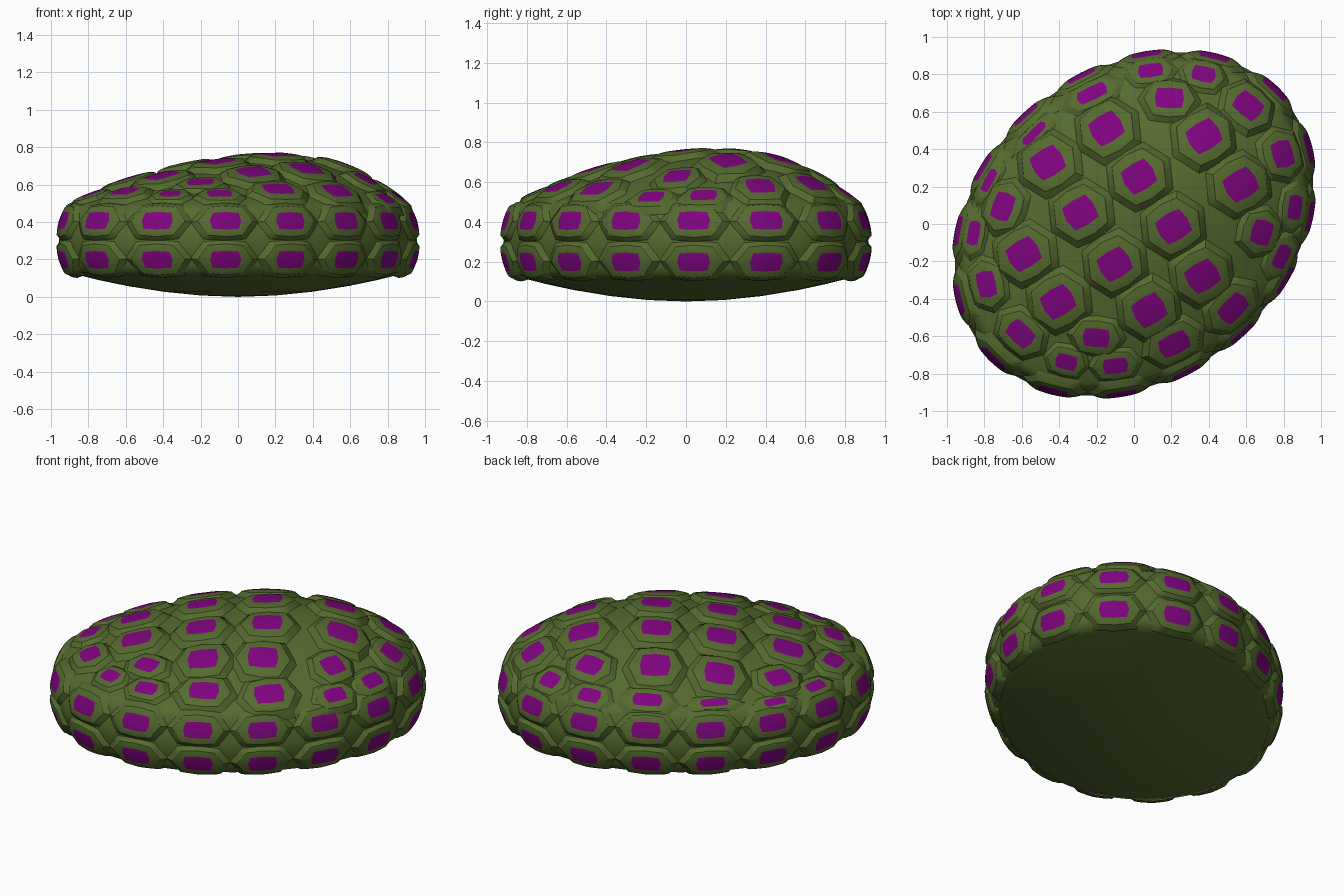
import bpy, bmesh, math
from mathutils import Vector

if "Cube" in bpy.data.objects:
    bpy.data.objects.remove(bpy.data.objects["Cube"])

def material(name, rgb):
    m = bpy.data.materials.new(name)
    m.diffuse_color = (*rgb, 1)
    m.use_nodes = True
    m.node_tree.nodes["Principled BSDF"].inputs["Base Color"].default_value = m.diffuse_color
    return m

GREEN = material("olive", (0.091, 0.147, 0.028))
PURPLE = material("purple", (0.216, 0.001, 0.216))
A, B, ROT = 1.075, 0.84, math.radians(40)
C, S = math.cos(ROT), math.sin(ROT)
RIM, RIM_Z, TOP_Z = 0.935, 0.475, 0.74
APEX = (0.25, 0.20)

def to_world(x, y):
    return x * C - y * S, x * S + y * C

def ellipse(t, k=1.0):
    return to_world(A * k * math.cos(t), B * k * math.sin(t))

def to_unit(x, y):
    return (x * C + y * S) / (A * RIM), (y * C - x * S) / (B * RIM)

def wall_radius(z):
    return 0.972 - 0.055 * (abs(z - 0.3) / 0.19) ** 1.6

def dome_z(s):
    return RIM_Z + (TOP_Z - RIM_Z) * (1 - s ** 1.95)

def dome(x, y):
    # fraction of the way from the off-centre apex to the rim
    ax, ay = to_unit(*APEX)
    px, py = to_unit(x, y)
    qx, qy = px - ax, py - ay
    q2 = max(qx * qx + qy * qy, 1e-9)
    b = ax * qx + ay * qy
    k = (-b + math.sqrt(b * b + q2 * (1 - ax * ax - ay * ay))) / q2
    return Vector((x, y, dome_z(1 / k)))

# arc length table so the wall plates are evenly spaced
N = 720
arc = [0.0]
for i in range(N):
    p = Vector(ellipse(2 * math.pi * i / N))
    arc.append(arc[-1] + (Vector(ellipse(2 * math.pi * (i + 1) / N)) - p).length)

def angle_at(d):
    d %= arc[-1]
    i = next(i for i in range(N) if arc[i + 1] >= d)
    return 2 * math.pi * (i + (d - arc[i]) / (arc[i + 1] - arc[i])) / N

def wall(d, z):
    return Vector((*ellipse(angle_at(d), wall_radius(z)), z))

def finish(bm, name, angle):
    bmesh.ops.recalc_face_normals(bm, faces=bm.faces)
    me = bpy.data.meshes.new(name)
    bm.to_mesh(me)
    bm.free()
    ob = bpy.data.objects.new(name, me)
    bpy.context.collection.objects.link(ob)
    me.materials.append(GREEN)
    me.materials.append(PURPLE)
    bpy.context.view_layer.objects.active = ob
    ob.select_set(True)
    bpy.ops.object.shade_smooth_by_angle(angle=math.radians(angle))
    ob.select_set(False)

def loft(bm, rings, purple_from=999):
    n = len(rings[0])
    vs = [[bm.verts.new(p) for p in r] for r in rings]
    for k in range(len(vs) - 1):
        for i in range(n):
            j = (i + 1) % n
            f = bm.faces.new((vs[k][i], vs[k][j], vs[k + 1][j], vs[k + 1][i]))
            f.material_index = int(k >= purple_from)
    return vs

# shell body: bowl underneath, bulging wall, off-centre dome
bm = bmesh.new()
ts = [2 * math.pi * i / 72 for i in range(72)]
rings = []
for k in (0.001, 0.2, 0.4, 0.6, 0.75, 0.87):
    rings.append([(*ellipse(t, k), 0.125 * (k / 0.9) ** 1.9) for t in ts])
for i in range(9):
    z = 0.13 + i * 0.0425
    rings.append([(*ellipse(t, wall_radius(z)), z) for t in ts])
for s in (0.97, 0.9, 0.8, 0.65, 0.5, 0.35, 0.2, 0.1, 0.001):
    ring = []
    for t in ts:
        x, y = ellipse(t, RIM)
        ring.append((APEX[0] + (x - APEX[0]) * s, APEX[1] + (y - APEX[1]) * s, dome_z(s)))
    rings.append(ring)
vs = loft(bm, rings)
bm.faces.new(vs[0])
bm.faces.new(vs[-1])
finish(bm, "shell_body", 60)

HEX = [(1, 0), (0.62, 0.9), (0, 1), (-0.62, 0.9), (-1, 0), (-0.62, -0.9), (0, -1), (0.62, -0.9)]
RECT = [(1, 0), (0.85, 0.9), (0, 1), (-0.85, 0.9), (-1, 0), (-0.85, -0.9), (0, -1), (0.85, -0.9)]

def outline(shape):
    pts = []
    for i in range(8):
        a, b = Vector(shape[i]), Vector(shape[(i + 1) % 8])
        pts += [a.lerp(b, k / 3) for k in range(3)]
    return pts

HEX, RECT = outline(HEX), outline(RECT)
# outline, scale, height above the body (in units of plate size)
STEPS = [(HEX, 1.12, -0.20), (HEX, 1.0, 0.0), (HEX, 0.84, 0.13), (HEX, 0.80, 0.19),
         (HEX, 0.65, 0.23), (RECT, 0.45, 0.25), (RECT, 0.22, 0.255), (RECT, 0.01, 0.255)]

def plate(bm, surf, hu, hv):
    """Raised scute on surf(u, v), with a purple centre."""
    e = 0.004
    rings = []
    for shape, k, h in STEPS:
        ring = []
        for p in shape:
            u, v = p.x * k * hu, p.y * k * hv
            n = (surf(u + e, v) - surf(u - e, v)).cross(surf(u, v + e) - surf(u, v - e)).normalized()
            ring.append(surf(u, v) + n * h * min(hu, hv, 0.14))
        rings.append(ring)
    vs = loft(bm, rings, 5)
    bm.faces.new(vs[-1]).material_index = 1

# two rows of wall plates
bm = bmesh.new()
COUNT = 16
step = arc[-1] / COUNT
start = next(arc[i] for i in range(N) if math.pi < 2 * math.pi * i / N
             and ellipse(2 * math.pi * i / N)[0] > -0.08)
for z0 in (0.205, 0.40):
    for i in range(COUNT):
        d0 = start + i * step
        plate(bm, lambda u, v: wall(d0 + u, z0 + v), step * 0.51, 0.10)
finish(bm, "wall_plates", 32)

def top_plate(bm, x, y, hu, hv, ang):
    c, s = math.cos(ang), math.sin(ang)
    plate(bm, lambda u, v: dome(x + u * c - v * s, y + u * s + v * c), hu, hv)

# large plates over the middle of the dome
bm = bmesh.new()
for x, y in [(0.03, 0.25), (-0.28, 0.06), (0.21, -0.01), (-0.1, -0.21), (0.56, 0.21), (0.37, 0.46),
             (-0.58, -0.16), (-0.4, -0.41), (0.36, -0.27), (0.08, -0.45), (-0.14, 0.5), (-0.45, 0.32)]:
    top_plate(bm, x, y, 0.19, 0.165, math.radians(32))
finish(bm, "top_plates", 32)

# smaller plates around the dome edge, turned along the rim
bm = bmesh.new()
for x, y, hu, hv in [(0.19, 0.66, 0.17, 0.12), (0.37, 0.79, 0.14, 0.09), (0.60, 0.62, 0.17, 0.13),
                     (0.78, 0.37, 0.16, 0.12), (0.85, 0.09, 0.15, 0.08), (0.67, -0.04, 0.15, 0.12),
                     (0.78, -0.17, 0.15, 0.08), (0.52, -0.44, 0.19, 0.12), (0.21, -0.63, 0.19, 0.12),
                     (-0.10, -0.75, 0.15, 0.09), (-0.20, -0.60, 0.16, 0.11), (-0.36, -0.73, 0.13, 0.09),
                     (-0.60, -0.58, 0.17, 0.12), (-0.78, -0.32, 0.16, 0.11), (-0.85, -0.05, 0.15, 0.07),
                     (-0.69, 0.09, 0.17, 0.12), (-0.77, 0.23, 0.15, 0.05), (-0.53, 0.48, 0.18, 0.05),
                     (-0.22, 0.69, 0.19, 0.08), (0.09, 0.81, 0.15, 0.08)]:
    px, py = to_unit(x, y)
    tx, ty = to_world(-A * py, B * px)
    top_plate(bm, x, y, hu, hv, math.atan2(ty, tx))
finish(bm, "dome_edge_plates", 32)
